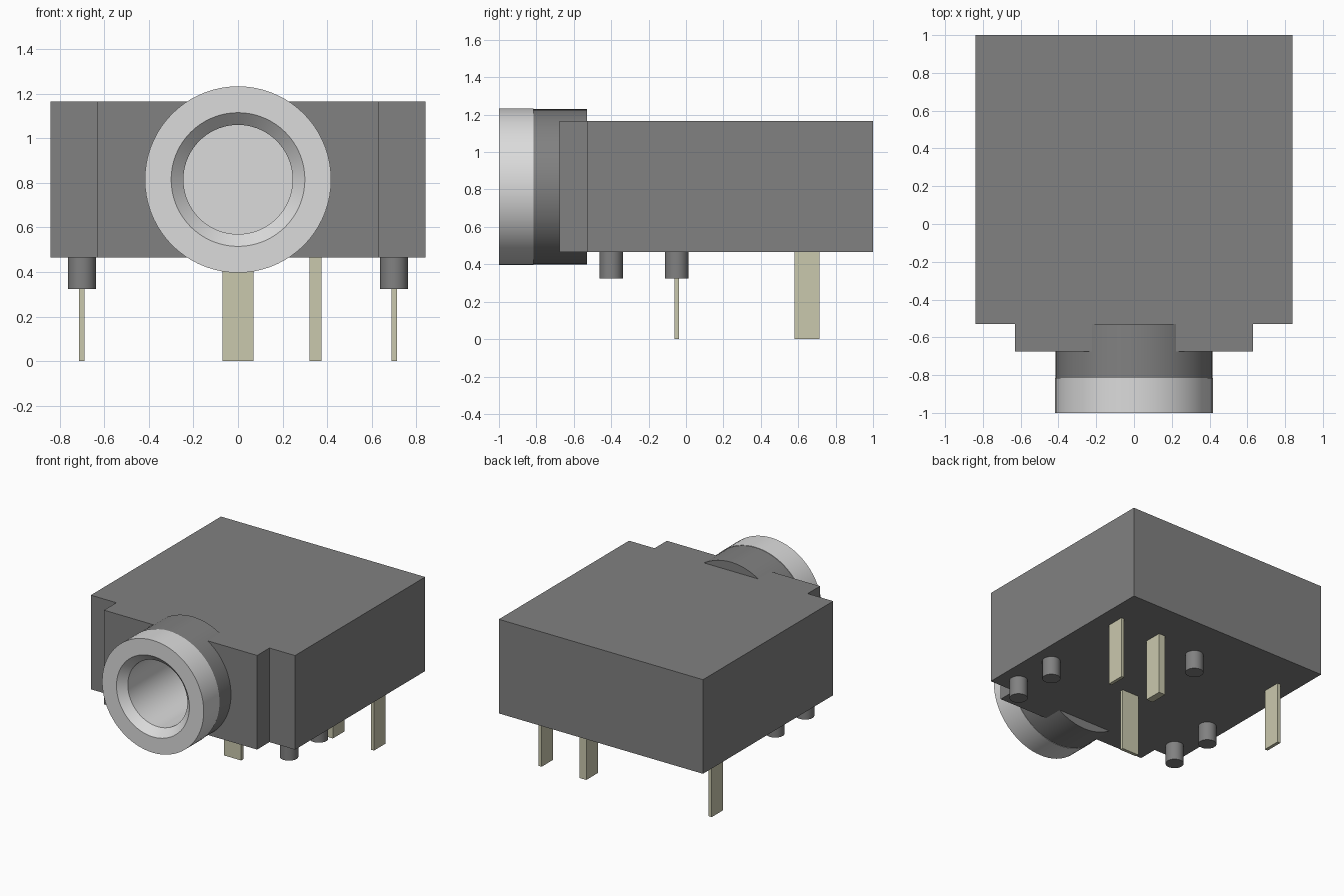
import bpy, bmesh, math
from mathutils import Matrix, Vector

cube = bpy.data.objects.get("Cube")
if cube:
    bpy.data.objects.remove(cube, do_unlink=True)

AXIS_Z = 0.815          # height of the socket axis
BASE, TOP = 0.465, 1.165  # underside and top of the housing


def material(name, colour):
    mat = bpy.data.materials.new(name)
    mat.use_nodes = True
    mat.diffuse_color = (*colour, 1)
    mat.node_tree.nodes["Principled BSDF"].inputs["Base Color"].default_value = (*colour, 1)
    return mat


plastic = material("grey plastic", (0.22, 0.22, 0.22))
silver = material("silver metal", (0.71, 0.71, 0.71))
tin = material("pale brass", (0.59, 0.58, 0.42))


def finish(bm, name, mat, smooth=False):
    bmesh.ops.remove_doubles(bm, verts=bm.verts, dist=1e-5)
    bmesh.ops.recalc_face_normals(bm, faces=bm.faces)
    mesh = bpy.data.meshes.new(name)
    bm.to_mesh(mesh)
    bm.free()
    obj = bpy.data.objects.new(name, mesh)
    bpy.context.collection.objects.link(obj)
    mesh.materials.append(mat)
    if smooth:
        bpy.ops.object.select_all(action="DESELECT")
        obj.select_set(True)
        bpy.context.view_layer.objects.active = obj
        bpy.ops.object.shade_smooth_by_angle(angle=math.radians(30))
    return obj


def revolve(name, profile, mat, closed=True):
    """Spin (radius, y) points around the socket axis."""
    bm = bmesh.new()
    verts = [bm.verts.new((r, y, AXIS_Z)) for r, y in profile]
    edges = [bm.edges.new(pair) for pair in zip(verts, verts[1:])]
    if closed:
        edges.append(bm.edges.new((verts[-1], verts[0])))
    bmesh.ops.spin(bm, geom=verts + edges, cent=(0, 0, AXIS_Z), axis=(0, 1, 0),
                   angle=math.tau, steps=72, use_merge=False)
    return finish(bm, name, mat, True)


def box(name, x, y, z, mat):
    """Box from (min, max) ranges."""
    bm = bmesh.new()
    ranges = (x, y, z)
    centre = Vector([(a + b) / 2 for a, b in ranges])
    size = [b - a for a, b in ranges]
    bmesh.ops.create_cube(bm, size=1, matrix=Matrix.Translation(centre) @ Matrix.Diagonal((*size, 1)))
    return finish(bm, name, mat)


def peg(name, x, y):
    bm = bmesh.new()
    bmesh.ops.create_cone(bm, cap_ends=True, segments=32, radius1=0.0625, radius2=0.0625,
                          depth=BASE - 0.325, matrix=Matrix.Translation((x, y, (BASE + 0.325) / 2)))
    return finish(bm, name, plastic, True)


# Housing with a stepped front
half = [(0.63, -0.675), (0.63, -0.53), (0.84, -0.53), (0.84, 1)]
outline = half + [(-x, y) for x, y in reversed(half)]
bm = bmesh.new()
floor = bm.faces.new([bm.verts.new((x, y, BASE)) for x, y in outline])
extruded = bmesh.ops.extrude_face_region(bm, geom=[floor], use_keep_orig=True)
bmesh.ops.translate(bm, vec=(0, 0, TOP - BASE),
                    verts=[v for v in extruded["geom"] if isinstance(v, bmesh.types.BMVert)])
housing = finish(bm, "housing", plastic)

# Hole through the front of the housing for the sleeve
cutter = revolve("bore_cutter", [(0, -1.1), (0.26, -1.1), (0.26, 0.41), (0, 0.41)], plastic, False)
cutter.hide_render = True
cutter.hide_viewport = True
cutter.display_type = "WIRE"
hole = housing.modifiers.new("bore", "BOOLEAN")
hole.operation = "DIFFERENCE"
hole.solver = "EXACT"
hole.object = cutter

# Plastic collar and silver socket sleeve with chamfered mouth
revolve("collar", [(0.415, -0.815), (0.415, -0.53), (0.255, -0.53), (0.255, -0.815)], plastic)
revolve("socket_sleeve", [(0, 0.4), (0.245, 0.4), (0.245, -0.945), (0.3, -1), (0.418, -1),
                          (0.418, -0.815), (0.265, -0.815), (0.265, 0.42), (0, 0.42)], silver, False)

# Locating pegs
for side, x in (("left", 0.7), ("right", -0.7)):
    peg(f"front_peg_{side}", x, -0.4)
    peg(f"middle_peg_{side}", x, -0.05)
peg("rear_peg", 0, 0.645)

# Contact pins
pin_z = (0, BASE + 0.01)
rear_y = (0.58, 0.715)
box("front_pin", (-0.07, 0.07), (-0.0625, -0.0375), pin_z, tin)
box("inner_rear_pin", (0.32, 0.375), rear_y, pin_z, tin)
for side, x in (("left", 0.7), ("right", -0.7)):
    box(f"rear_pin_{side}", (x - 0.0125, x + 0.0125), rear_y, pin_z, tin)
